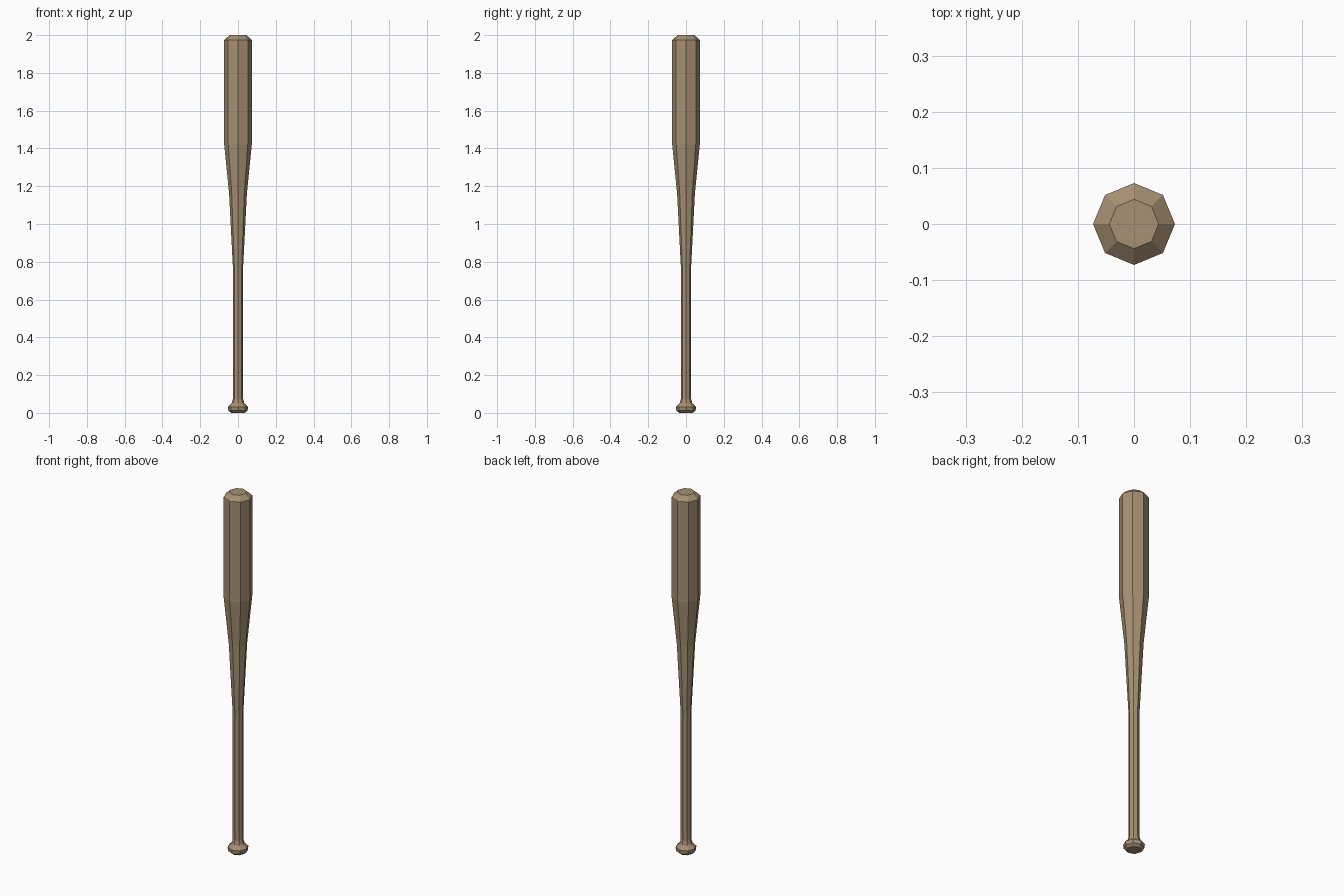
import bpy, bmesh
from math import cos, sin, tau

if "Cube" in bpy.data.objects:
    bpy.data.objects.remove(bpy.data.objects["Cube"])

SIDES = 8

# Lathe profile (radius, height) from knob to barrel tip
PROFILE = [
    (0.036, 0.0), (0.051, 0.012), (0.053, 0.032),   # knob
    (0.033, 0.052), (0.027, 0.075),                 # flare into the grip
    (0.027, 0.77),                                  # grip
    (0.047, 1.16), (0.073, 1.42),                   # taper
    (0.073, 1.975), (0.044, 2.0),                   # barrel and bevelled tip
]

# Bat body: octagonal rings bridged by quads, capped at both ends
bm = bmesh.new()
rings = [[bm.verts.new((r * cos(tau * i / SIDES), r * sin(tau * i / SIDES), z))
          for i in range(SIDES)] for r, z in PROFILE]
for low, high in zip(rings, rings[1:]):
    for i in range(SIDES):
        j = (i + 1) % SIDES
        bm.faces.new((low[i], low[j], high[j], high[i]))
bm.faces.new(rings[0][::-1])
bm.faces.new(rings[-1])

mesh = bpy.data.meshes.new("baseball_bat")
bm.to_mesh(mesh)
bm.free()

# Wood colour
wood = bpy.data.materials.new("wood")
wood.diffuse_color = (0.38, 0.28, 0.17, 1)
wood.use_nodes = True
wood.node_tree.nodes["Principled BSDF"].inputs["Base Color"].default_value = wood.diffuse_color
mesh.materials.append(wood)

bat = bpy.data.objects.new("baseball_bat", mesh)
bpy.context.collection.objects.link(bat)
